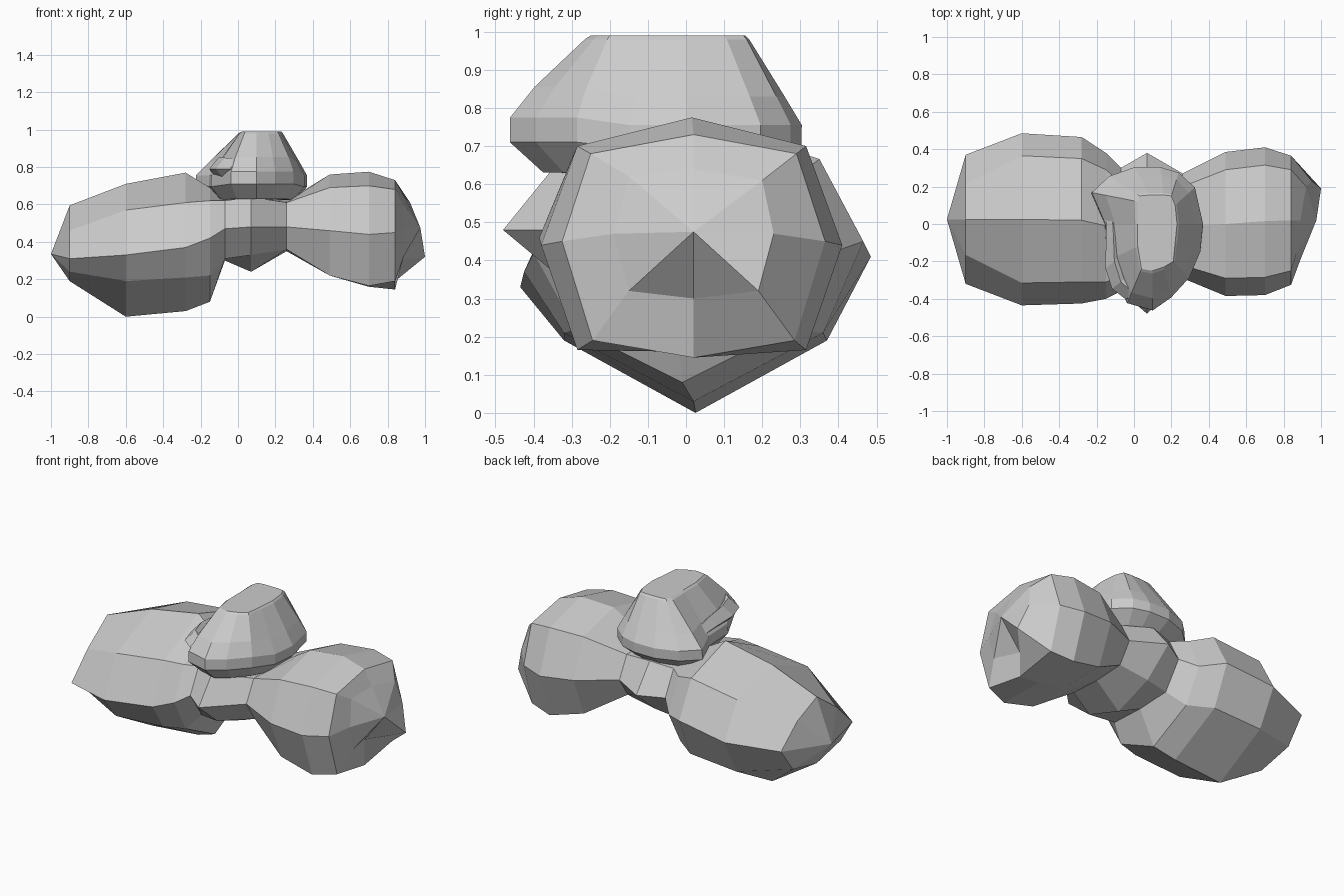
import bpy, bmesh

def build(name, rings, start=None, end=None):
    """Loft closed rings of points, closing each end with a tip or a flat cap."""
    bm = bmesh.new()
    loops = [[bm.verts.new(p) for p in r] for r in rings]
    n = len(loops[0])
    for a, b in zip(loops, loops[1:]):
        for i in range(n):
            j = (i + 1) % n
            bm.faces.new((a[i], a[j], b[j], b[i]))
    for loop, tip in ((loops[0], start), (loops[-1], end)):
        if tip:
            v = bm.verts.new(tip)
            for i in range(n):
                bm.faces.new((loop[i], loop[(i + 1) % n], v))
        else:
            bm.faces.new(loop)
    bmesh.ops.recalc_face_normals(bm, faces=bm.faces)
    me = bpy.data.meshes.new(name)
    bm.to_mesh(me)
    bm.free()
    ob = bpy.data.objects.new(name, me)
    bpy.context.collection.objects.link(ob)
    return ob

def octagon(x, yc, top, uw, uz, mw, mz, lw, lz, bottom):
    """Body cross-section: top, upper, middle, lower and bottom corners."""
    tilt = .08 if x < -.2 else 0      # rear lobe is fuller on its back side
    return [(x, yc, top), (x, yc + uw, uz + tilt * .7), (x, yc + mw, mz + tilt),
            (x, yc + lw, lz), (x, yc, bottom), (x, yc - lw, lz),
            (x, yc - mw, mz), (x, yc - uw, uz)]

# Body: large rear lobe, narrow waist, rounded head
sections = [
    (-0.90, .025, .595, .19, .46, .345, .31, .23, .24, .19),
    (-0.60, .025, .71, .34, .57, .46, .33, .345, .19, .0),
    (-0.28, .02, .77, .33, .61, .445, .37, .34, .21, .03),
    (-0.15, -.01, .69, .30, .62, .39, .42, .28, .22, .08),
    (-0.07, -.03, .64, .25, .62, .33, .47, .22, .31, .30),
    (0.07, -.05, .64, .30, .64, .43, .48, .25, .33, .24),
    (0.26, -.01, .62, .21, .61, .28, .48, .20, .36, .35),
    (0.49, 0, .76, .29, .69, .385, .46, .285, .22, .22),
    (0.70, .015, .775, .30, .70, .395, .44, .30, .165, .16),
    (0.84, .02, .73, .27, .68, .345, .45, .265, .19, .145),
]
rings = [octagon(*s) for s in sections]
# Face: irregular muzzle ring with an undercut mouth
rings.append([(.89, .02, .64), (.92, .20, .61), (.95, .23, .47), (1.0, .19, .32),
              (.84, .02, .30), (.885, -.15, .32), (.89, -.19, .47), (.87, -.15, .62)])
build("body", rings, start=(-1, .025, .335), end=(.975, .02, .475))

# Cap: brim outline tapering up into a small flat crown
brim = [(.10, -.47), (.20, -.40), (.30, -.29), (.36, -.15), (.375, 0), (.33, .20),
        (.24, .28), (.14, .31), (.0, .31), (-.14, .26), (-.235, .17), (-.16, 0),
        (-.15, -.20), (-.04, -.43)]
crown = [(.10, -.25), (.16, -.23), (.21, -.20), (.22, -.10), (.23, 0), (.22, .10),
         (.20, .15), (.16, .155), (.08, .155), (.03, .15), (.02, .12), (.02, 0),
         (.02, -.12), (.04, -.24)]

def cap_ring(t, z, front=0.0, scale=1.0):
    pts = []
    for (bx, by), (cx, cy) in zip(brim, crown):
        x, y = bx + (cx - bx) * t, by + (cy - by) * t
        lift = front if by < -.25 else 0
        pts.append((.1 + (x - .1) * scale, -.07 + (y + .07) * scale, z + lift))
    return pts

build("cap", [cap_ring(0, .625, .005, .76), cap_ring(0, .695, .015, .98),
              cap_ring(.04, .755, .02), cap_ring(.33, .83, .025),
              cap_ring(.93, .98), cap_ring(1, .99)])

# Brim roll: raised ridge around the front left of the brim
path = [(-.12, .10, .77), (-.11, -.06, .785), (-.105, -.2, .79), (-.07, -.31, .79),
        (.0, -.37, .79), (.09, -.38, .78)]
radii = [.03, .05, .06, .06, .055, .03]
roll = [[(x - r * .8, y - r * .6, z), (x, y, z + r), (x + r, y + r, z), (x, y, z - r)]
        for (x, y, z), r in zip(path, radii)]
build("brim_roll", roll)
